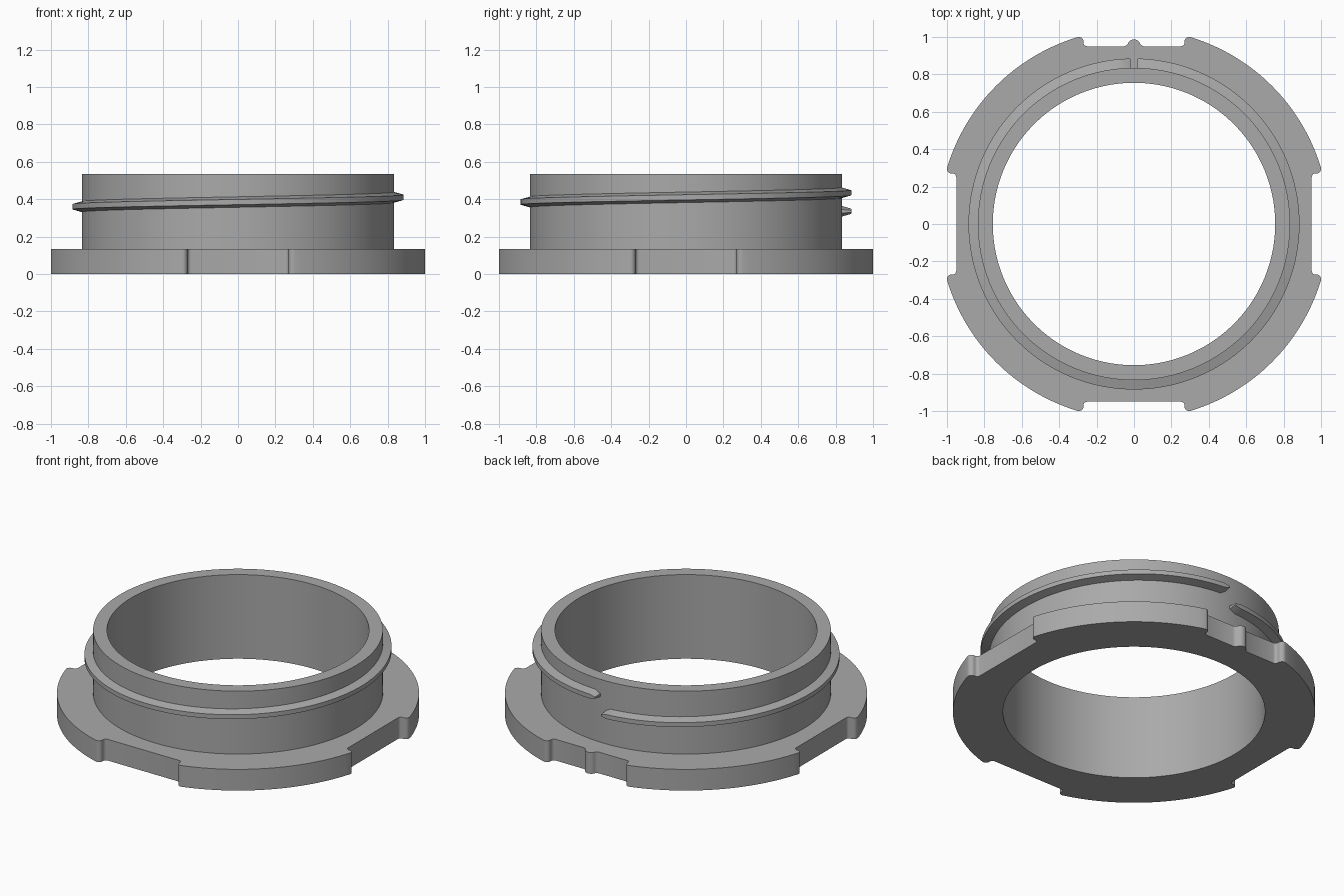
import bpy
import bmesh
from math import sin, cos, radians, atan2, degrees, hypot

cube = bpy.data.objects.get("Cube")
if cube:
    bpy.data.objects.remove(cube)

BORE, COLLAR, CREST = 0.755, 0.835, 0.885
FLANGE_TOP, COLLAR_TOP = 0.135, 0.535

grey = bpy.data.materials.new("plain grey")
grey.use_nodes = True
colour = (0.4, 0.4, 0.4, 1)
grey.diffuse_color = colour
grey.node_tree.nodes["Principled BSDF"].inputs["Base Color"].default_value = colour


def arc(cx, cy, r, start, end, steps):
    angles = [radians(start + (end - start) * i / steps) for i in range(steps + 1)]
    return [(cx + r * cos(a), cy + r * sin(a)) for a in angles]


def circle(r, steps=144):
    return arc(0, 0, r, 0, 360, steps)[:-1]


def turn(points, quarter):
    for _ in range(quarter):
        points = [(-y, x) for x, y in points]
    return points


def finish(bm, name):
    bmesh.ops.recalc_face_normals(bm, faces=bm.faces)
    mesh = bpy.data.meshes.new(name)
    bm.to_mesh(mesh)
    bm.free()
    obj = bpy.data.objects.new(name, mesh)
    bpy.context.collection.objects.link(obj)
    mesh.materials.append(grey)
    bpy.ops.object.select_all(action='DESELECT')
    obj.select_set(True)
    bpy.context.view_layer.objects.active = obj
    bpy.ops.object.shade_smooth_by_angle(angle=radians(30))


def flange_outline():
    # one side of a notch: inner fillet, then the rounded lobe corner
    half = arc(0.25, 0.97, 0.02, -90, 0, 5) + arc(0.295, 0.975, 0.025, 180, 75, 6)
    mirrored = [(-x, y) for x, y in half]
    nub = [(0.052, 0.95), (0.042, 0.954)] + arc(0, 0.952, 0.035, 15, 165, 12)
    nub += [(-0.042, 0.954), (-0.052, 0.95)]
    # lobe arc leading to the next notch
    x, y = half[-1]
    gap = degrees(atan2(x, y))
    lobe = arc(0, 0, hypot(x, y), 90 + gap, 180 - gap, 32)[1:-1]
    outline = []
    for quarter in range(4):
        notch = half[::-1] + (nub if quarter == 0 else []) + mirrored
        outline += turn(notch + lobe, quarter)
    return outline


# Flange and collar as one closed body
bm = bmesh.new()


def loop(points, z):
    verts = [bm.verts.new((x, y, z)) for x, y in points]
    edges = [bm.edges.new((a, b)) for a, b in zip(verts, verts[1:] + verts[:1])]
    return verts, edges


def wall(low, high):
    n = len(low)
    for i in range(n):
        j = (i + 1) % n
        bm.faces.new((low[i], low[j], high[j], high[i]))


outline = flange_outline()
rim_low, rim_low_edges = loop(outline, 0)
rim_high, rim_high_edges = loop(outline, FLANGE_TOP)
bore_low, bore_low_edges = loop(circle(BORE), 0)
bore_high, _ = loop(circle(BORE), COLLAR_TOP)
neck_low, neck_low_edges = loop(circle(COLLAR), FLANGE_TOP)
neck_high, _ = loop(circle(COLLAR), COLLAR_TOP)
for edges in (rim_low_edges + bore_low_edges, rim_high_edges + neck_low_edges):
    bmesh.ops.triangle_fill(bm, edges=edges, use_beauty=True)
wall(rim_low, rim_high)
wall(bore_low, bore_high)
wall(neck_low, neck_high)
wall(neck_high, bore_high)
finish(bm, "flanged_collar")

# Single-turn screw thread, starting and ending at the back with tapered tips
bm = bmesh.new()
STEPS, PITCH, START_Z = 144, 0.1, 0.335
sections = []
for i in range(STEPS + 1):
    t = i / STEPS
    a = radians(91.3 + 357.4 * t)
    z = START_Z + PITCH * t
    size = 0.35 if i in (0, STEPS) else 1
    profile = [(COLLAR - 0.01, -0.031), (CREST, -0.014), (CREST, 0.014), (COLLAR - 0.01, 0.031)]
    sections.append([bm.verts.new((r * cos(a), r * sin(a), z + h * size)) for r, h in profile])
for s, e in zip(sections, sections[1:]):
    for k in range(4):
        m = (k + 1) % 4
        bm.faces.new((s[k], s[m], e[m], e[k]))
bm.faces.new(sections[0])
bm.faces.new(sections[-1])
finish(bm, "screw_thread")
